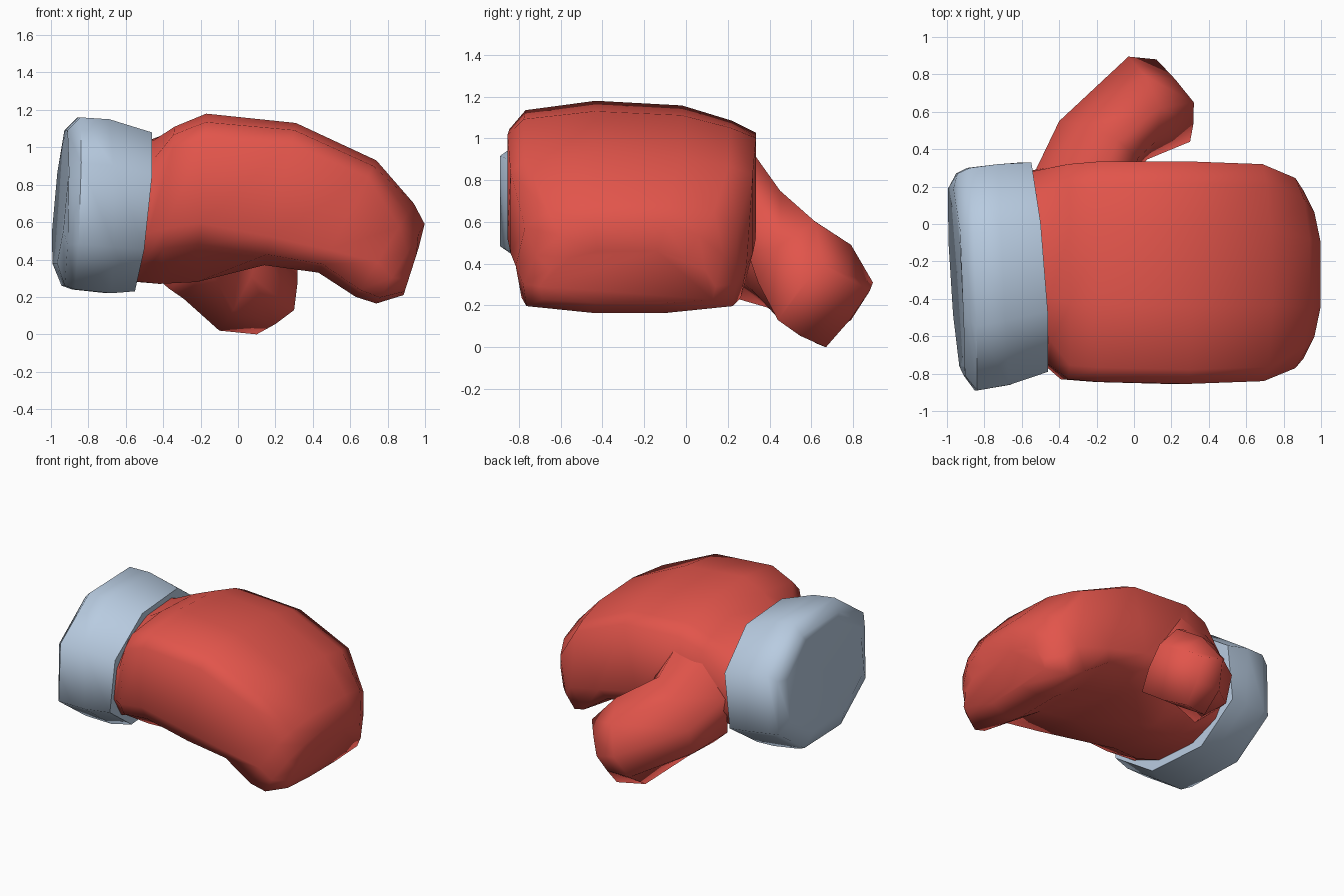
import bpy, bmesh, math
from mathutils import Vector

if "Cube" in bpy.data.objects:
    bpy.data.objects.remove(bpy.data.objects["Cube"])


def material(name, rgb):
    m = bpy.data.materials.new(name)
    m.diffuse_color = (*rgb, 1)
    m.use_nodes = True
    m.node_tree.nodes["Principled BSDF"].inputs["Base Color"].default_value = m.diffuse_color
    return m


def rounded(n, power, start=0, step=1):
    """Superellipse cross-section in -1..1."""
    pts = []
    for i in range(n):
        a = math.radians(start) + step * 2 * math.pi * i / n
        c, s = math.cos(a), math.sin(a)
        pts.append((math.copysign(abs(c) ** (2 / power), c),
                    math.copysign(abs(s) ** (2 / power), s)))
    return pts


def loft(name, rings, mat, angle):
    """Skin rings of (centre, side axis, up axis, profile) and cap both ends."""
    bm = bmesh.new()
    loops = [[bm.verts.new(Vector(c) + Vector(a) * u + Vector(b) * v) for u, v in prof]
             for c, a, b, prof in rings]
    n = len(loops[0])
    for p, q in zip(loops, loops[1:]):
        for i in range(n):
            j = (i + 1) % n
            bm.faces.new((p[i], p[j], q[j], q[i]))
    bm.faces.new(loops[0])
    bm.faces.new(loops[-1][::-1])
    bmesh.ops.recalc_face_normals(bm, faces=bm.faces)
    me = bpy.data.meshes.new(name)
    bm.to_mesh(me)
    bm.free()
    ob = bpy.data.objects.new(name, me)
    bpy.context.collection.objects.link(ob)
    me.materials.append(mat)
    bpy.ops.object.select_all(action='DESELECT')
    ob.select_set(True)
    bpy.context.view_layer.objects.active = ob
    bpy.ops.object.shade_smooth_by_angle(angle=math.radians(angle))
    return ob


def section(top, bot, y0, y1, shear, prof):
    """Ring spanning a top and bottom point in xz and a width in y."""
    t, b = Vector((top[0], 0, top[1])), Vector((bot[0], 0, bot[1]))
    c = (t + b) / 2
    c.y = (y0 + y1) / 2
    return c, (-shear, (y1 - y0) / 2, 0), (t - b) / 2, prof


def mitt_profile(cu, cv, side):
    """Boxy back of the hand, sloping to the thumb side; lower corners at cu, cv."""
    return [(0.4, 0.95), (0.8, 0.79), (1, 0.66), (1, side), (cu, cv), (0.35, -1),
            (-0.35, -1), (-cu, cv), (-1, side), (-1, 0.70), (-0.87, 0.9), (-0.3, 1)]


def mirrored(half):
    return half + [(-u, v) for u, v in reversed(half)]


red = material("red_leather", (0.76, 0.09, 0.07))
blue = material("pale_blue", (0.48, 0.60, 0.75))

# Padded mitt curling down at the fingers
wrist = rounded(12, 2.25, 75, -1)
palm = mitt_profile(0.88, -0.55, -0.3)
mid = mitt_profile(0.92, -0.85, -0.6)
knuckle = mirrored([(0.33, 1), (0.72, 0.80), (0.92, 0.5), (1, -0.25), (0.95, -0.85), (0.35, -1)])
tip = mirrored([(0.33, 1), (0.64, 0.74), (0.86, 0.3), (0.98, -0.35), (0.95, -0.85), (0.35, -1)])
loft("mitt", [
    section((-0.60, 1.03), (-0.66, 0.28), -0.76, 0.29, 0.04, wrist),
    section((-0.46, 1.05), (-0.55, 0.27), -0.77, 0.30, 0.04, wrist),
    section((-0.34, 1.11), (-0.42, 0.27), -0.83, 0.32, 0.0, palm),
    section((-0.17, 1.18), (-0.22, 0.28), -0.845, 0.335, 0.0, palm),
    section((0.31, 1.13), (0.14, 0.37), -0.855, 0.335, 0.0, mid),
    section((0.74, 0.93), (0.43, 0.33), -0.84, 0.32, 0.0, mid),
    section((0.94, 0.70), (0.63, 0.20), -0.815, 0.29, 0.0, knuckle),
    section((0.998, 0.59), (0.74, 0.165), -0.79, 0.25, 0.0, tip),
    section((0.965, 0.46), (0.885, 0.21), -0.71, 0.15, 0.0, tip),
], red, 85)

# Thumb bending out and down from the palm side, squarish at the tip
soft, oval, square = (rounded(8, p) for p in (1.8, 1.45, 1.12))
loft("thumb", [
    ((-0.27, 0.22, 0.645), (-0.26, 0.06, 0), (0.10, 0.02, 0.40), soft),
    ((-0.19, 0.42, 0.47), (-0.21, 0.13, 0), (0.10, 0.03, 0.28), soft),
    ((0.02, 0.62, 0.31), (-0.05, 0.275, 0), (0.12, 0, 0.29), oval),
    ((0.21, 0.66, 0.20), (-0.09, 0.22, 0.07), (0.11, -0.01, 0.20), square),
], red, 100)

# Octagonal wrist cuff with a closed, slightly tilted end
o = [(1, 0.47), (0.42, 1), (-0.42, 1), (-1, 0.47),
     (-1, -0.47), (-0.42, -1), (0.42, -1), (1, -0.47)]
loft("cuff", [
    section((-0.92, 1.04), (-0.98, 0.38), -0.76, 0.19, 0.03, o),
    section((-0.92, 1.09), (-0.935, 0.26), -0.81, 0.27, 0.02, o),
    section((-0.85, 1.16), (-0.88, 0.24), -0.89, 0.30, 0.02, o),
    section((-0.70, 1.15), (-0.69, 0.22), -0.86, 0.32, 0.03, o),
    section((-0.48, 1.08), (-0.57, 0.23), -0.79, 0.33, 0.045, o),
], blue, 60)
